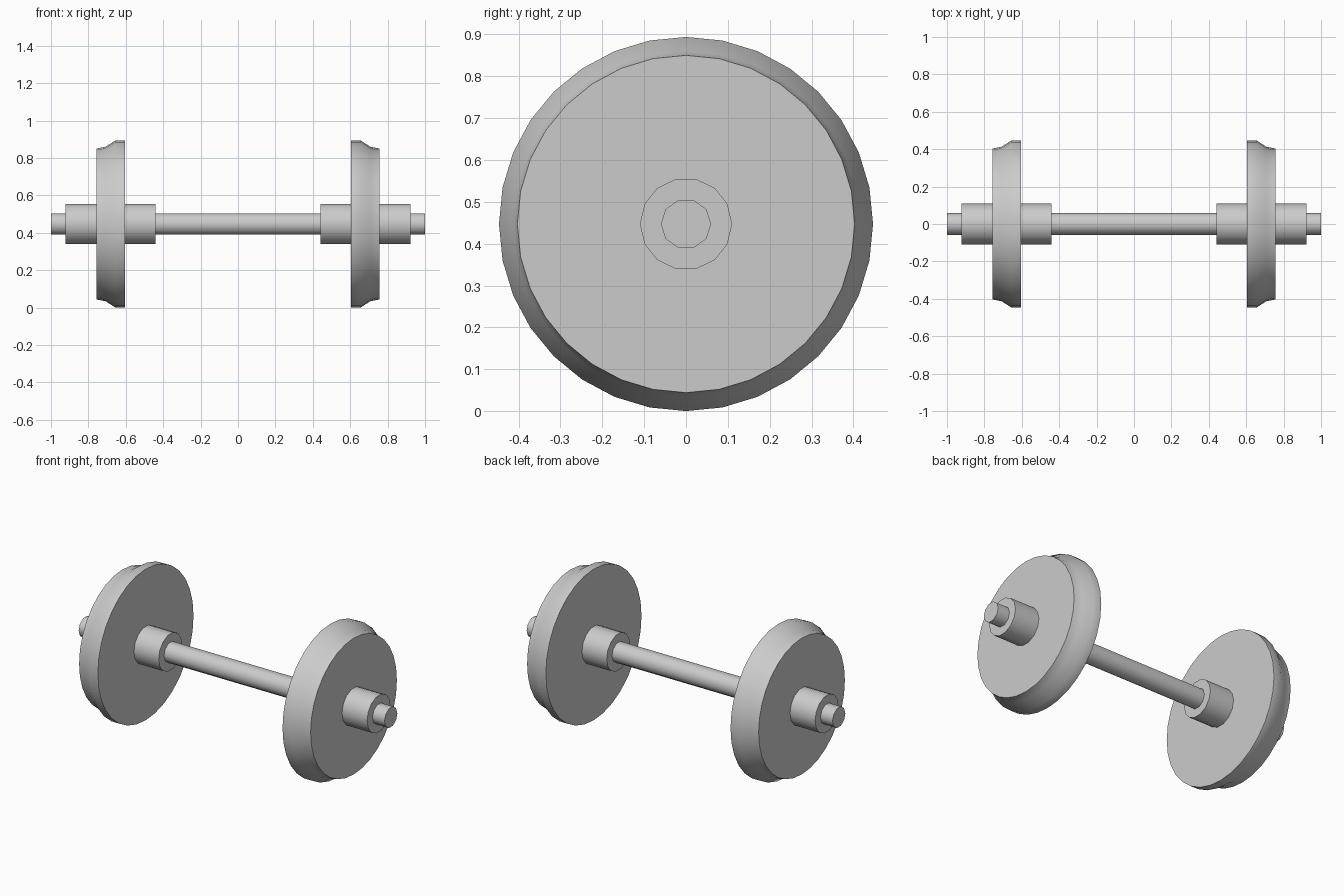
import bpy, bmesh, math

if "Cube" in bpy.data.objects:
    bpy.data.objects.remove(bpy.data.objects["Cube"])

CENTRE_Z = 0.447

steel = bpy.data.materials.new("grey steel")
steel.diffuse_color = (0.6, 0.6, 0.6, 1)
steel.use_nodes = True
steel.node_tree.nodes["Principled BSDF"].inputs["Base Color"].default_value = steel.diffuse_color


def lathe(name, profile, sides, side=1):
    """Turn a closed solid around the x axis from (x, radius) points."""
    bm = bmesh.new()
    rings = []
    for x, r in profile:
        rings.append([bm.verts.new((side * x,
                                    r * math.cos(2 * math.pi * i / sides),
                                    CENTRE_Z + r * math.sin(2 * math.pi * i / sides)))
                      for i in range(sides)])
    for a, b in zip(rings, rings[1:]):
        for i in range(sides):
            j = (i + 1) % sides
            bm.faces.new((a[i], a[j], b[j], b[i]))
    bm.faces.new(rings[0])
    bm.faces.new(rings[-1])
    bmesh.ops.recalc_face_normals(bm, faces=bm.faces)
    mesh = bpy.data.meshes.new(name)
    bm.to_mesh(mesh)
    bm.free()
    mesh.materials.append(steel)
    obj = bpy.data.objects.new(name, mesh)
    bpy.context.collection.objects.link(obj)
    bpy.ops.object.select_all(action='DESELECT')
    obj.select_set(True)
    bpy.context.view_layer.objects.active = obj
    bpy.ops.object.shade_smooth_by_angle(angle=math.radians(40))
    return obj


# Axle through both wheels
lathe("axle", [(-1, 0.06), (1, 0.06)], 10)

# Flanged wheel and hub on each side
wheel_profile = [(0.604, 0.447), (0.655, 0.447), (0.708, 0.413), (0.757, 0.403)]
for label, s in (("left", -1), ("right", 1)):
    lathe(label + "_wheel", wheel_profile, 32, s)
    lathe(label + "_hub", [(0.442, 0.11), (0.921, 0.11)], 14, s)
